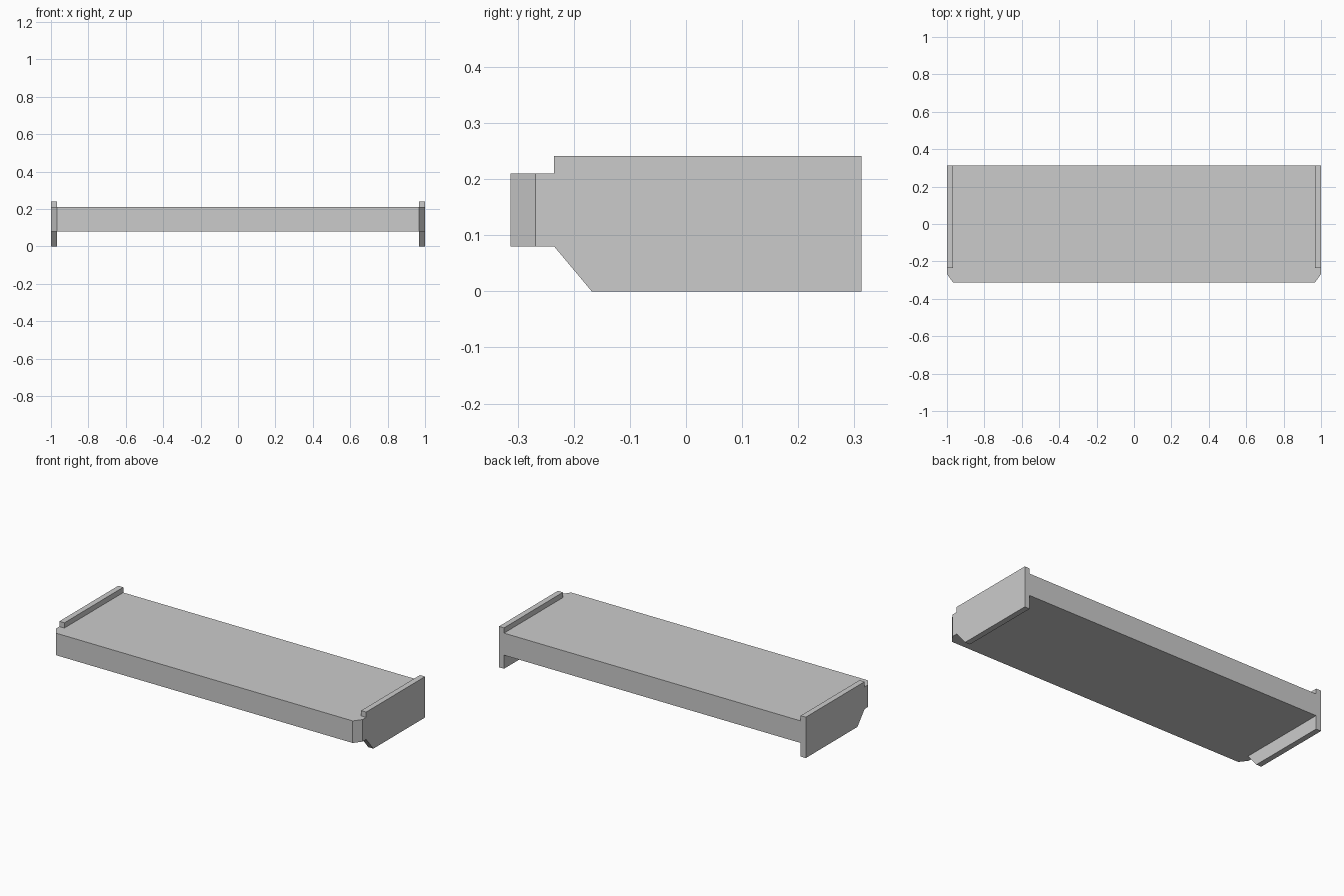
import bpy
import bmesh
from mathutils import Vector

cube = bpy.data.objects.get("Cube")
if cube:
    bpy.data.objects.remove(cube, do_unlink=True)

# Single plain grey finish
grey = bpy.data.materials.new("light_grey")
grey.use_nodes = True
colour = (0.6, 0.6, 0.6, 1)
grey.diffuse_color = colour
grey.node_tree.nodes["Principled BSDF"].inputs["Base Color"].default_value = colour

HALF_W, INNER = 1.0, 0.967
FRONT, BACK, PANEL_FRONT = -0.313, 0.313, -0.235
SHELF_LOW, SHELF_HIGH = 0.08, 0.21


def prism(name, points, offset):
    """Extrude a flat outline along the offset into a solid part."""
    bm = bmesh.new()
    face = bm.faces.new([bm.verts.new(p) for p in points])
    result = bmesh.ops.extrude_face_region(bm, geom=[face], use_keep_orig=True)
    moved = [v for v in result["geom"] if isinstance(v, bmesh.types.BMVert)]
    bmesh.ops.translate(bm, verts=moved, vec=Vector(offset))
    bmesh.ops.recalc_face_normals(bm, faces=bm.faces)
    mesh = bpy.data.meshes.new(name)
    bm.to_mesh(mesh)
    bm.free()
    mesh.materials.append(grey)
    obj = bpy.data.objects.new(name, mesh)
    bpy.context.collection.objects.link(obj)
    return obj


# Shelf board: clipped front corners, notched to sit between the end panels
half = [(INNER, FRONT), (HALF_W, -0.268), (HALF_W, PANEL_FRONT),
        (INNER, PANEL_FRONT), (INNER, BACK)]
outline = half + [(-x, y) for x, y in reversed(half)]
prism("shelf_board", [(x, y, SHELF_LOW) for x, y in outline],
      (0, 0, SHELF_HIGH - SHELF_LOW))

# End panels: raised lip above the board, sloped lower front corner
profile = [(PANEL_FRONT, SHELF_LOW), (-0.168, 0), (BACK, 0),
           (BACK, 0.241), (PANEL_FRONT, 0.241)]
for side, name in ((1, "left_end_panel"), (-1, "right_end_panel")):
    prism(name, [(side * INNER, y, z) for y, z in profile],
          (side * (HALF_W - INNER), 0, 0))
